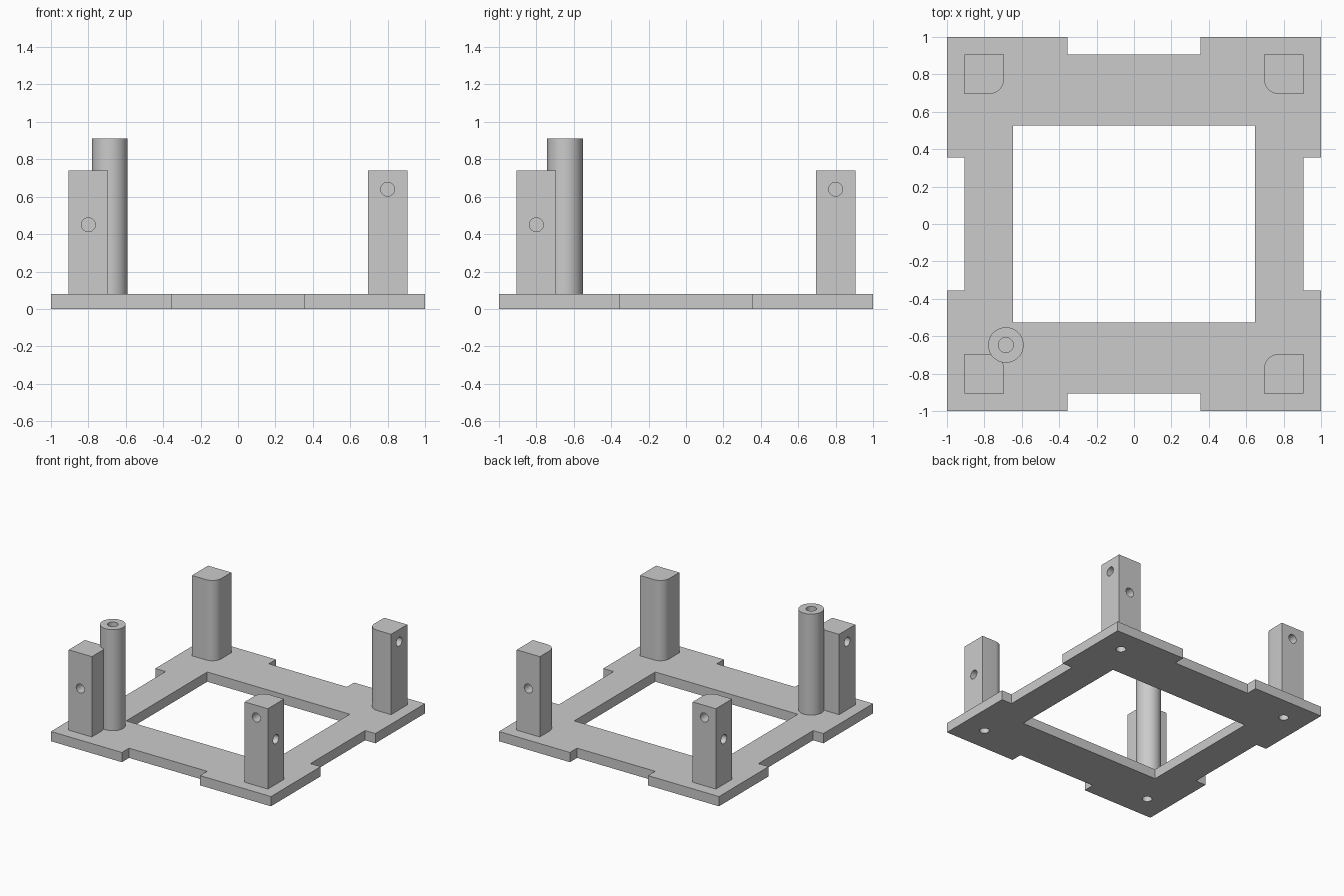
import bpy, bmesh
from math import cos, sin, pi
from mathutils import Matrix, Vector

if "Cube" in bpy.data.objects:
    bpy.data.objects.remove(bpy.data.objects["Cube"])

PLATE_TOP, POST_TOP, TUBE_TOP = 0.08, 0.74, 0.91
POST_MID, POST_HALF, HOLE_R = 0.8, 0.105, 0.037

grey = bpy.data.materials.new("light grey")
grey.use_nodes = True
grey.diffuse_color = (0.6, 0.6, 0.6, 1)
grey.node_tree.nodes["Principled BSDF"].inputs["Base Color"].default_value = (0.6, 0.6, 0.6, 1)


def make_object(name, bm):
    bmesh.ops.recalc_face_normals(bm, faces=bm.faces)
    mesh = bpy.data.meshes.new(name)
    bm.to_mesh(mesh)
    bm.free()
    obj = bpy.data.objects.new(name, mesh)
    bpy.context.collection.objects.link(obj)
    mesh.materials.append(grey)
    return obj


def prism(name, outline, z0, z1):
    """Extrude a flat outline from z0 to z1."""
    bm = bmesh.new()
    face = bm.faces.new([bm.verts.new((x, y, z0)) for x, y in outline])
    top = bmesh.ops.extrude_face_region(bm, geom=[face])["geom"]
    verts = [v for v in top if isinstance(v, bmesh.types.BMVert)]
    bmesh.ops.translate(bm, verts=verts, vec=(0, 0, z1 - z0))
    return make_object(name, bm)


def circle(x, y, r, n=48):
    return [(x + r * cos(2 * pi * i / n), y + r * sin(2 * pi * i / n)) for i in range(n)]


def drill(bm, start, end, r):
    """Add a closed round cutter between two points."""
    a, b = Vector(start), Vector(end)
    turn = (b - a).to_track_quat("Z", "Y").to_matrix().to_4x4()
    bmesh.ops.create_cone(bm, cap_ends=True, segments=32, radius1=r, radius2=r,
                          depth=(b - a).length,
                          matrix=Matrix.Translation((a + b) / 2) @ turn)


def cut(obj, bm):
    """Subtract the cutter mesh, then smooth only the rounded surfaces."""
    cutter = make_object("cutter", bm)
    cutter.hide_render = True
    mod = obj.modifiers.new("holes", "BOOLEAN")
    mod.operation, mod.solver, mod.object = "DIFFERENCE", "EXACT", cutter
    bpy.ops.object.select_all(action="DESELECT")
    obj.select_set(True)
    bpy.context.view_layer.objects.active = obj
    bpy.ops.object.modifier_apply(modifier=mod.name)
    bpy.data.objects.remove(cutter)
    bpy.ops.object.shade_smooth_by_angle(angle=pi / 6)


def quarter_turn(points, k):
    for _ in range(k):
        points = [(-y, x) for x, y in points]
    return points


# Base plate: notched outline, rectangular window, screw holes under the posts
side = [(1, -1), (1, -0.355), (0.907, -0.355), (0.907, 0.355), (1, 0.355)]
plate = prism("base_plate", [p for k in range(4) for p in quarter_turn(side, k)], 0, PLATE_TOP)
bm = bmesh.new()
bmesh.ops.create_cube(bm, size=1, matrix=Matrix.Diagonal((1.296, 1.052, 1, 1)))
for sx in (-1, 1):
    for sy in (-1, 1):
        drill(bm, (sx * POST_MID, sy * POST_MID, -0.1), (sx * POST_MID, sy * POST_MID, 0.2), HOLE_R)
cut(plate, bm)

# Corner posts: inner edge rounded, blind screw holes in the two outer faces and the foot
lo, hi, rad = POST_MID - POST_HALF, POST_MID + POST_HALF, 0.08
corner = [(lo + rad - rad * sin(i * pi / 16), -(lo + rad) + rad * cos(i * pi / 16)) for i in range(9)]
post_outline = corner + [(lo, -hi), (hi, -hi), (hi, -lo)]
names = ["front_left_post", "back_left_post", "back_right_post", "front_right_post"]
for k, name in enumerate(names):
    post = prism(name, post_outline, PLATE_TOP, POST_TOP)
    m = POST_MID
    bm = bmesh.new()
    drill(bm, (m, -1, 0.64), (m, -0.77, 0.64), HOLE_R)
    drill(bm, (1, -m, 0.45), (0.77, -m, 0.45), HOLE_R)
    drill(bm, (m, -m, 0), (m, -m, 0.3), HOLE_R)
    cut(post, bm)
    post.data.transform(Matrix.Rotation(k * pi / 2, 4, "Z"))

# Tall round standoff with a blind hole in its top
tx, ty = -0.685, -0.647
standoff = prism("round_standoff", circle(tx, ty, 0.095), PLATE_TOP, TUBE_TOP)
bm = bmesh.new()
drill(bm, (tx, ty, 0.55), (tx, ty, 1), 0.04)
cut(standoff, bm)
